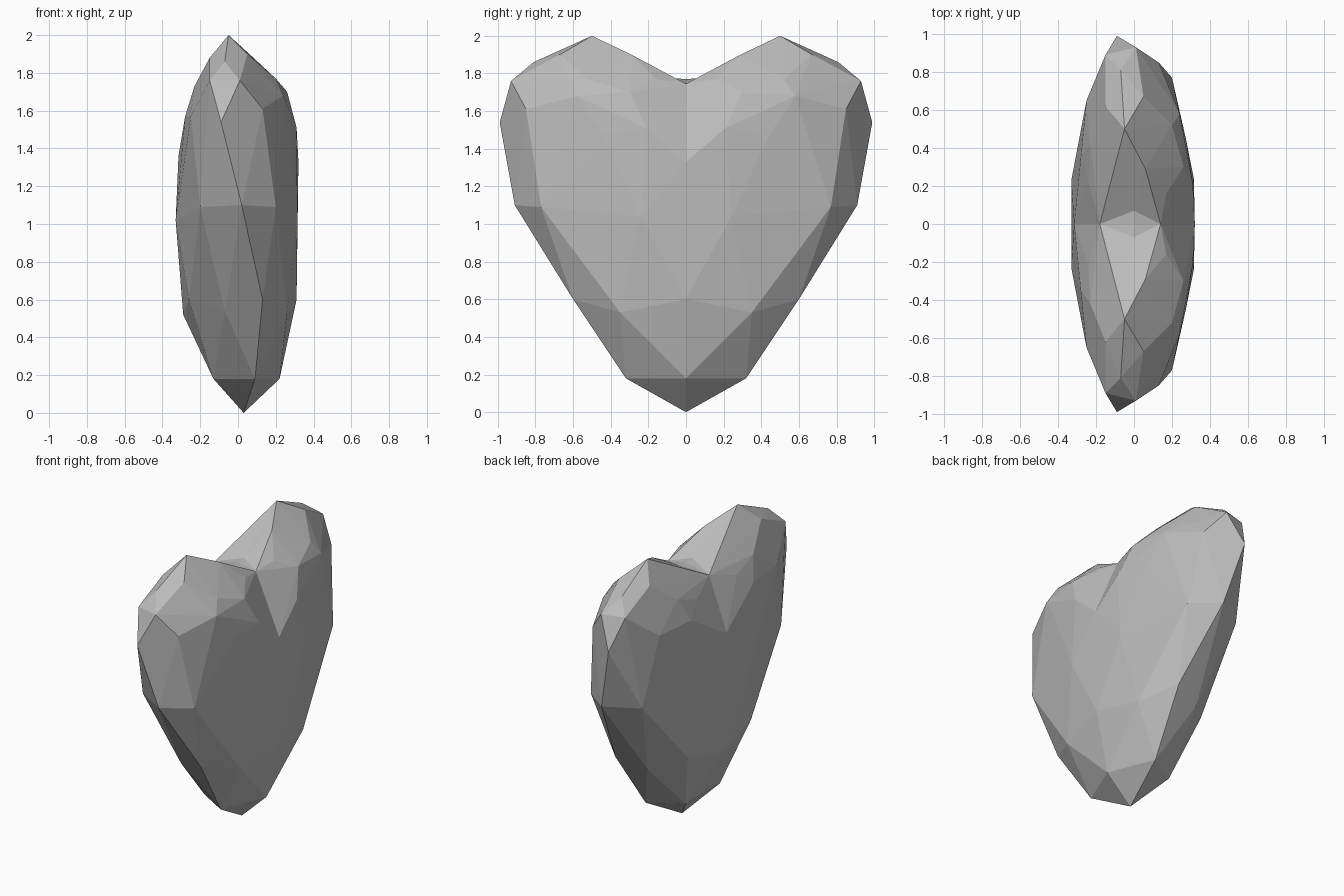
import bpy
import bmesh

default_cube = bpy.data.objects.get("Cube")
if default_cube:
    bpy.data.objects.remove(default_cube, do_unlink=True)


def make_material(name, colour):
    material = bpy.data.materials.new(name)
    material.use_nodes = True
    material.diffuse_color = colour
    shader = material.node_tree.nodes["Principled BSDF"]
    shader.inputs["Base Color"].default_value = colour
    shader.inputs["Roughness"].default_value = .7
    return material


# Middle section of the stone, as (x, z) where y is zero
middle_section = [(.03, 0), (.22, .18), (.31, .6), (.32, 1.33), (.14, 1.745),
                  (0, 1.77), (-.18, 1.73), (-.315, 1.36), (-.33, 1.02),
                  (-.29, .52), (-.13, .18)]

# Rim corners from the bottom tip around to the top of one lobe
rim = [(.09, .32, .18), (.13, .6, .6), (.02, .91, 1.1), (-.09, .99, 1.54),
       (.01, .93, 1.76), (-.15, .89, 1.76), (-.07, .81, 1.86),
       (.05, .67, 1.9), (-.15, .62, 1.88), (-.05, .5, 2), (.06, .29, 1.9)]

# Facet corners on the left broad side
left_facets = [(.26, .35, .53), (.2, .77, 1.09), (.315, .24, 1.04),
               (.31, .21, 1.51), (.275, .44, 1.47), (.24, .58, 1.68),
               (.13, .85, 1.61), (.2, .52, 1.77), (.26, .3, 1.7),
               (.17, .16, 1.77)]

# Facet corners on the right broad side
right_facets = [(-.13, .19, .18), (-.26, .35, .6), (-.07, .53, .54),
                (-.2, .77, 1.09), (-.33, .23, 1.02), (-.25, .65, 1.57),
                (-.28, .35, 1.57), (-.23, .42, 1.73), (-.24, .22, 1.66)]


def add_convex_half(bm):
    """Wrap the corners of one lobe in flat facets, open on the middle plane."""
    corners = [(x, 0, z) for x, z in middle_section]
    corners += rim + left_facets + right_facets
    for corner in corners:
        bm.verts.new(corner)
    # The notch corner is raised so that it gets its own facets
    notch = bm.verts.new((0, .07, 1.825))
    hull = bmesh.ops.convex_hull(bm, input=bm.verts[:])
    spare = [v for v in bm.verts if not v.link_faces]
    if notch.is_valid and notch not in spare:
        notch.co.z = 1.775
    bmesh.ops.delete(bm, geom=spare, context="VERTS")
    caps = [f for f in bm.faces if all(abs(v.co.y) < .001 for v in f.verts)]
    bmesh.ops.delete(bm, geom=caps, context="FACES")
    bmesh.ops.recalc_face_normals(bm, faces=bm.faces[:])


# Faceted heart stone: one lobe, mirrored front to back
mesh = bpy.data.meshes.new("heart_stone")
bm = bmesh.new()
add_convex_half(bm)
bm.to_mesh(mesh)
bm.free()

heart = bpy.data.objects.new("heart_stone", mesh)
bpy.context.collection.objects.link(heart)
mesh.materials.append(make_material("stone grey", (.5, .5, .5, 1)))

mirror = heart.modifiers.new("other_lobe", "MIRROR")
mirror.use_axis = (False, True, False)
mirror.use_clip = True
mirror.merge_threshold = .002
